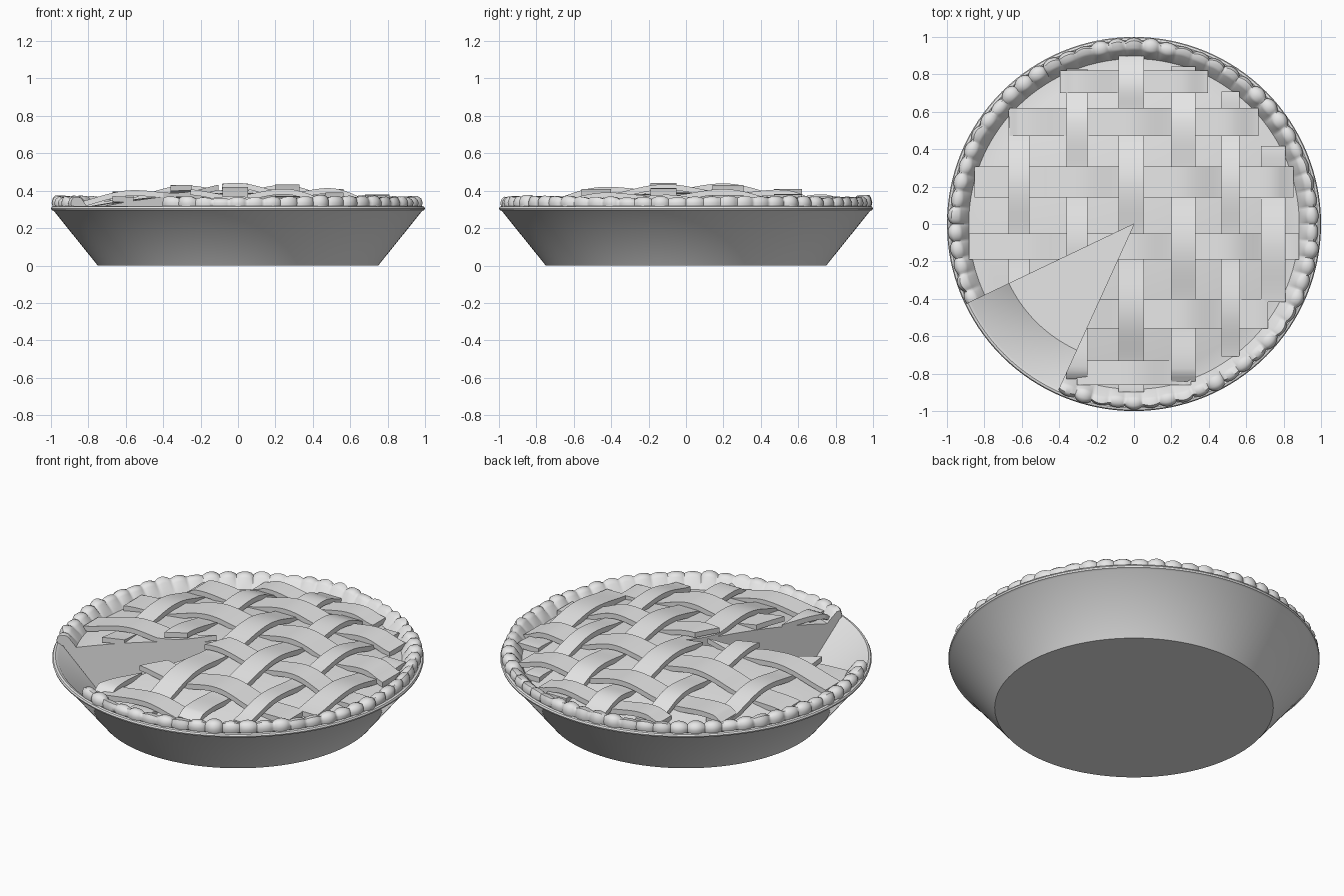
import bpy, bmesh, math, random
from math import sin, cos, pi, radians, sqrt

random.seed(4)
if "Cube" in bpy.data.objects:
    bpy.data.objects.remove(bpy.data.objects["Cube"], do_unlink=True)

grey = bpy.data.materials.new("plain grey")
grey.use_nodes = True
grey.diffuse_color = (0.8, 0.8, 0.8, 1)
grey.node_tree.nodes["Principled BSDF"].inputs["Base Color"].default_value = (0.8, 0.8, 0.8, 1)

# The missing slice lies between these two angles
SLICE_START, SLICE_END = radians(205.5), radians(245.5)
FULL = 2 * pi


def finish(name, bm, angle=35):
    bmesh.ops.remove_doubles(bm, verts=bm.verts, dist=0.0001)
    bmesh.ops.recalc_face_normals(bm, faces=bm.faces)
    mesh = bpy.data.meshes.new(name)
    bm.to_mesh(mesh)
    bm.free()
    mesh.materials.append(grey)
    obj = bpy.data.objects.new(name, mesh)
    bpy.context.collection.objects.link(obj)
    smooth(obj, angle)
    return obj


def smooth(obj, angle=35):
    bpy.ops.object.select_all(action='DESELECT')
    obj.select_set(True)
    bpy.context.view_layer.objects.active = obj
    bpy.ops.object.shade_smooth_by_angle(angle=radians(angle))


def sweep(name, section, start, end, steps, angle=35):
    """Turn a closed (radius, height) section about z; cap it if not a full turn."""
    bm = bmesh.new()
    whole = abs(end - start - FULL) < 0.001
    rows = []
    for i in range(steps if whole else steps + 1):
        a = start + (end - start) * i / steps
        rows.append([bm.verts.new((r * cos(a), r * sin(a), z)) for r, z in section(a)])
    count = len(rows[0])
    for i in range(steps):
        p, q = rows[i], rows[(i + 1) % len(rows)]
        for k in range(count):
            n = (k + 1) % count
            if k == count - 1 and abs(p[k].co.xy.length + p[n].co.xy.length) < 0.001:
                continue
            bm.faces.new((p[k], q[k], q[n], p[n]))
    if not whole:
        bm.faces.new(rows[0])
        bm.faces.new(rows[-1])
    return finish(name, bm, angle)


def dome(r):
    return 0.39 - 0.115 * r * r


# Dish
dish = [(0, 0), (0.75, 0), (0.985, 0.292), (0.997, 0.297), (1, 0.306), (0.995, 0.315),
        (0.983, 0.318), (0.968, 0.312), (0.74, 0.018), (0, 0.018)]
sweep("dish", lambda a: dish, 0, FULL, 128)

# Filling with a domed top
top = [(r / 10, dome(r / 10)) for r in range(10)]
filling = top + [(0.955, 0.302), (0.738, 0.02), (0, 0.02)]
sweep("filling", lambda a: filling, SLICE_END, SLICE_START + FULL, 120)

# Crimped crust: rounded lobes of uneven size
LOBES = 66
size = [random.uniform(0.55, 1.15) for _ in range(LOBES)]
shift = [random.uniform(-0.008, 0.008) for _ in range(LOBES)]


def crust(a):
    t = (a % FULL) / FULL * LOBES
    k = int(t) % LOBES
    f = sin(pi * (t % 1)) ** 0.6 * size[k]
    s = shift[k] * sin(pi * (t % 1))
    h = 0.354 + 0.017 * f + 0.004 * sin(5 * a)
    return [(0.87, 0.28), (0.89, 0.31), (0.93 - 0.008 * f + s, h - 0.012),
            (0.943 - 0.008 * f + s, h), (0.962 + 0.01 * f + s, h + 0.002),
            (0.968 + 0.02 * f, h - 0.012), (0.97 + 0.025 * f, 0.335),
            (0.968 + 0.022 * f, 0.316), (0.95, 0.302)]


sweep("crimped_crust", crust, SLICE_END, SLICE_START + FULL, 640, 50)

# Lattice strips: (centre, half width) across each direction
upright = [(-0.615, 0.055), (-0.305, 0.056), (-0.015, 0.068), (0.263, 0.066),
           (0.515, 0.048), (0.745, 0.066)]
level = [(0.76, 0.06), (0.545, 0.075), (0.225, 0.083), (-0.12, 0.07),
         (-0.48, 0.08), (-0.795, 0.065)]


def weave(u, knots):
    """Ease between over (+1) and under (-1) at successive crossings."""
    for (a, va), (b, vb) in zip(knots, knots[1:]):
        if a <= u <= b:
            return va + (vb - va) * (1 - cos(pi * (u - a) / (b - a))) / 2
    return 0


def strip(name, centre, half, crossings, along_x):
    reach = sqrt(max(0.9 ** 2 - (abs(centre) + half * 0.8) ** 2, 0.01))
    knots = sorted(k for k in crossings if abs(k[0]) < reach - 0.03)
    knots = [(-reach, 0)] + knots + [(reach, 0)]
    bm = bmesh.new()
    rows = []
    steps = 72
    for i in range(steps + 1):
        u = -reach + 2 * reach * i / steps
        z = dome(sqrt(u * u + centre * centre)) + 0.018 + 0.021 * weave(u, knots)
        ring = []
        for side, lift in ((-1, -1), (1, -1), (1, 1), (-1, 1)):
            v = centre + side * half
            xy = (u, v) if along_x else (v, u)
            ring.append(bm.verts.new((*xy, z + lift * 0.015)))
        rows.append(ring)
    for p, q in zip(rows, rows[1:]):
        for k in range(4):
            n = (k + 1) % 4
            bm.faces.new((p[k], q[k], q[n], p[n]))
    bm.faces.new(rows[0])
    bm.faces.new(rows[-1])
    return finish(name, bm)


strips = []
for i, (c, w) in enumerate(upright):
    cross = [(y, 1 if (i + j) % 2 == 0 else -1) for j, (y, _) in enumerate(level)]
    strips.append(strip(f"lattice_upright_{i + 1}", c, w, cross, False))
for j, (c, w) in enumerate(level):
    cross = [(x, -1 if (i + j) % 2 == 0 else 1) for i, (x, _) in enumerate(upright)]
    strips.append(strip(f"lattice_level_{j + 1}", c, w, cross, True))

# Cut the slice out of the lattice
wedge = [(0, 0)] + [(1.5 * cos(a), 1.5 * sin(a)) for a in (SLICE_START, SLICE_END)]
bm = bmesh.new()
low, high = [[bm.verts.new((x, y, z)) for x, y in wedge] for z in (-0.5, 1)]
bm.faces.new(low)
bm.faces.new(high)
for k in range(3):
    n = (k + 1) % 3
    bm.faces.new((low[k], low[n], high[n], high[k]))
cutter = finish("slice_cutter", bm)
cutter.hide_render = True
for obj in strips:
    cut = obj.modifiers.new("slice", 'BOOLEAN')
    cut.operation = 'DIFFERENCE'
    cut.solver = 'EXACT'
    cut.object = cutter
graph = bpy.context.evaluated_depsgraph_get()
graph.update()
for obj in strips:
    mesh = bpy.data.meshes.new_from_object(obj.evaluated_get(graph))
    obj.modifiers.clear()
    obj.data = mesh
    smooth(obj)
bpy.data.objects.remove(cutter, do_unlink=True)
